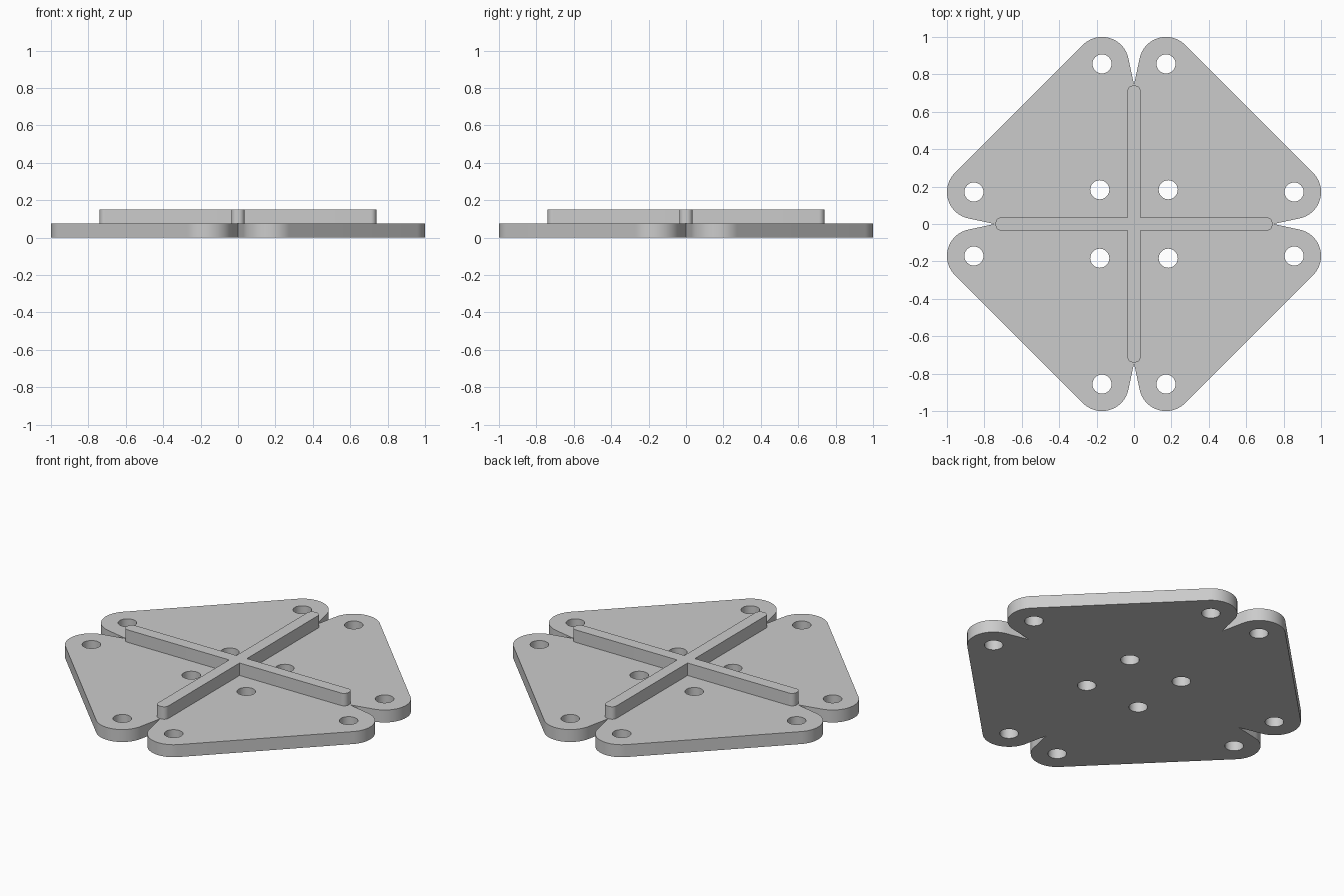
import bpy, bmesh
from math import pi, cos, sin, atan2, acos, hypot
from mathutils import Vector, Matrix

cube = bpy.data.objects.get("Cube")
if cube:
    bpy.data.objects.remove(cube, do_unlink=True)

PLATE_TOP, RIB_TOP = 0.075, 0.15
LOBE = Vector((0.171, 0.856))   # centre of a corner lobe and its hole
LOBE_R, HOLE_R = 0.144, 0.051
NOTCH_Y = 0.745                 # depth of the notch between lobes
RIB_W, RIB_L, RIB_R = 0.035, 0.74, 0.03
INNER = 0.183                   # offset of the central holes

grey = bpy.data.materials.new("plain grey")
grey.use_nodes = True
colour = (0.6, 0.6, 0.6, 1)
grey.diffuse_color = colour
grey.node_tree.nodes["Principled BSDF"].inputs["Base Color"].default_value = colour


def arc(centre, radius, start, end, steps):
    angles = [start + (end - start) * i / steps for i in range(steps + 1)]
    return [Vector((centre[0] + radius * cos(a), centre[1] + radius * sin(a))) for a in angles]


def four_way(points):
    """Repeat a chain of points at each quarter turn."""
    return [Matrix.Rotation(-k * pi / 2, 2) @ p for k in range(4) for p in points]


def slab(name, outline, holes, bottom, top):
    """Fill an outline with holes and extrude it into a solid."""
    bm = bmesh.new()
    for loop in [outline] + holes:
        verts = [bm.verts.new((p.x, p.y, bottom)) for p in loop]
        for a, b in zip(verts, verts[1:] + verts[:1]):
            bm.edges.new((a, b))
    bmesh.ops.triangle_fill(bm, edges=bm.edges[:], use_beauty=True, normal=(0, 0, 1))
    new = bmesh.ops.extrude_face_region(bm, geom=bm.faces[:], use_keep_orig=True)["geom"]
    bmesh.ops.translate(bm, vec=(0, 0, top - bottom),
                        verts=[g for g in new if isinstance(g, bmesh.types.BMVert)])
    bmesh.ops.recalc_face_normals(bm, faces=bm.faces[:])
    mesh = bpy.data.meshes.new(name)
    bm.to_mesh(mesh)
    bm.free()
    mesh.materials.append(grey)
    obj = bpy.data.objects.new(name, mesh)
    bpy.context.collection.objects.link(obj)
    bpy.ops.object.select_all(action='DESELECT')
    obj.select_set(True)
    bpy.context.view_layer.objects.active = obj
    bpy.ops.object.shade_smooth_by_angle(angle=pi / 6)


# Plate: notch point, lobe tangent to the notch, then the mirrored lobe
notch = Vector((0, NOTCH_Y))
d = notch - LOBE
tangent = atan2(d.y, d.x) - acos(LOBE_R / hypot(d.x, d.y)) + 2 * pi
lobe = arc(LOBE, LOBE_R, tangent, pi / 4, 24)
mirrored = [Vector((p.y, p.x)) for p in reversed(lobe)]
outline = four_way([notch] + lobe + mirrored)

centres = four_way([LOBE, Vector((-LOBE.x, LOBE.y)), Vector((INNER, INNER))])
holes = [arc(c, HOLE_R, 0, 2 * pi, 32)[:-1] for c in centres]
slab("base_plate", outline, holes, 0, PLATE_TOP)

# Raised cross rib with rounded tips
side, tip = RIB_W - RIB_R, RIB_L - RIB_R
arm = arc((-side, tip), RIB_R, pi, pi / 2, 8) + arc((side, tip), RIB_R, pi / 2, 0, 8)
slab("cross_rib", four_way(arm + [Vector((RIB_W, RIB_W))]), [], PLATE_TOP - 0.01, RIB_TOP)
